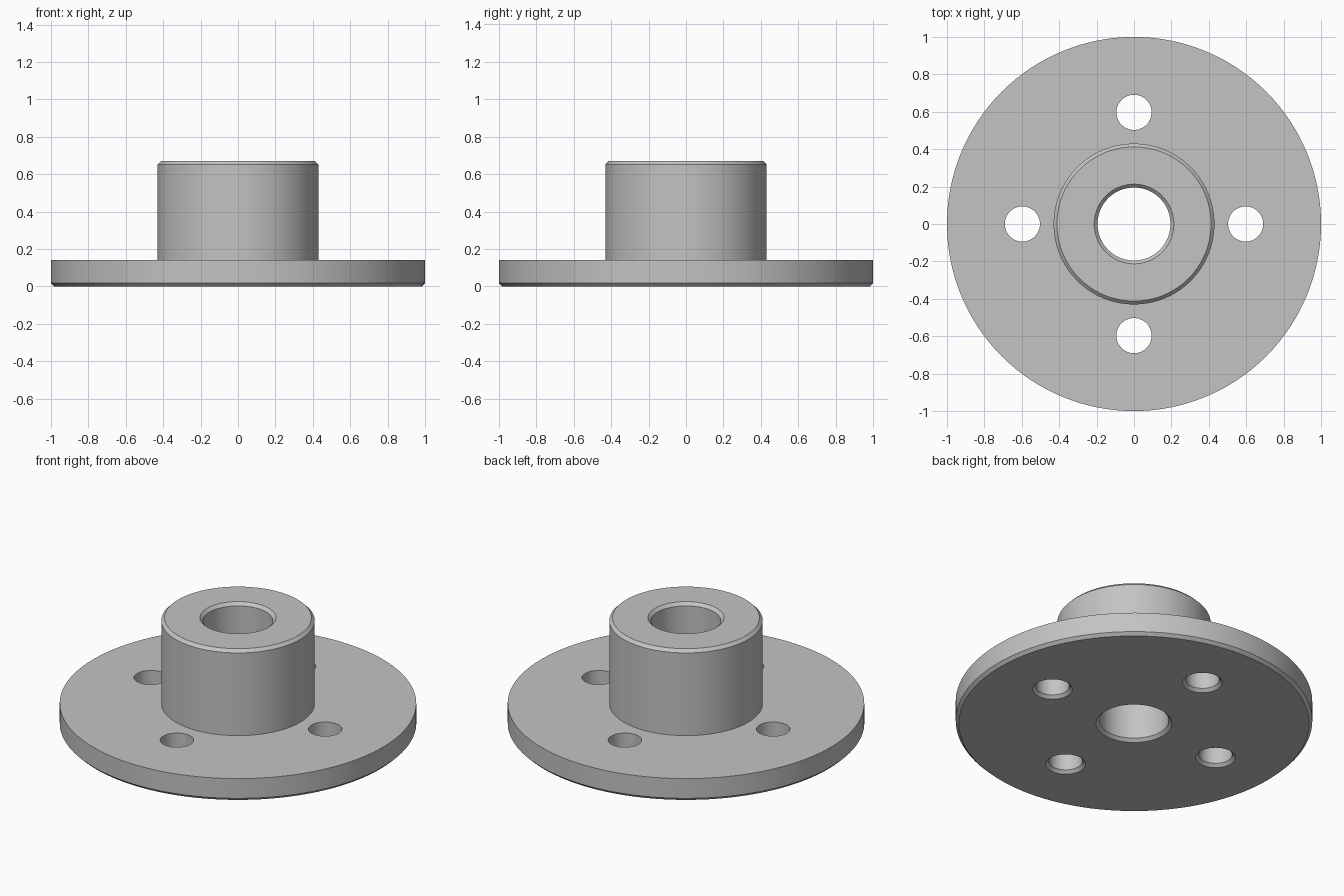
import bpy, bmesh, math
from mathutils import Matrix, Vector

old = bpy.data.objects.get("Cube")
if old:
    bpy.data.objects.remove(old, do_unlink=True)

# Sizes
FLANGE_R, FLANGE_TOP = 1.0, 0.14
HUB_R, HUB_TOP = 0.43, 0.67
BORE_R = 0.195
BOLT_R, BOLT_CIRCLE = 0.094, 0.597
C = 0.018  # chamfer

# Material
steel = bpy.data.materials.new("steel_grey")
steel.use_nodes = True
colour = (0.55, 0.55, 0.55, 1.0)
steel.diffuse_color = colour
steel.node_tree.nodes["Principled BSDF"].inputs["Base Color"].default_value = colour


def lathe(name, profile, segments, location=(0, 0, 0), closed=False):
    """Revolve a (radius, height) profile around the z axis."""
    bm = bmesh.new()
    verts = [bm.verts.new((r, 0, z)) for r, z in profile]
    edges = [bm.edges.new(pair) for pair in zip(verts, verts[1:])]
    if closed:
        edges.append(bm.edges.new((verts[-1], verts[0])))
    bmesh.ops.spin(bm, geom=verts + edges, cent=(0, 0, 0), axis=(0, 0, 1),
                   angle=math.tau, steps=segments, use_duplicate=False)
    bmesh.ops.remove_doubles(bm, verts=bm.verts, dist=1e-4)
    bmesh.ops.recalc_face_normals(bm, faces=bm.faces)
    mesh = bpy.data.meshes.new(name)
    bm.to_mesh(mesh)
    bm.free()
    mesh.materials.append(steel)
    obj = bpy.data.objects.new(name, mesh)
    obj.location = location
    bpy.context.collection.objects.link(obj)
    return obj


# Flange, hub and chamfered bore as one turned part
flange = lathe("flanged_hub", [
    (BORE_R + C, 0), (FLANGE_R - C, 0), (FLANGE_R, C), (FLANGE_R, FLANGE_TOP),
    (HUB_R, FLANGE_TOP), (HUB_R, HUB_TOP - C), (HUB_R - C, HUB_TOP),
    (BORE_R + C, HUB_TOP), (BORE_R, HUB_TOP - C), (BORE_R, C),
], 128, closed=True)

# Four bolt holes, countersunk underneath
bpy.context.view_layer.update()
bpy.context.view_layer.objects.active = flange
for i in range(4):
    spot = Matrix.Rotation(i * math.pi / 2, 3, "Z") @ Vector((BOLT_CIRCLE, 0, 0))
    cutter = lathe("bolt_hole_cutter", [
        (0, -C), (BOLT_R + 2 * C, -C), (BOLT_R, C),
        (BOLT_R, FLANGE_TOP + 0.1), (0, FLANGE_TOP + 0.1),
    ], 48, spot)
    cutter.hide_render = True
    cut = flange.modifiers.new("bolt_hole", "BOOLEAN")
    cut.operation = "DIFFERENCE"
    cut.solver = "EXACT"
    cut.object = cutter
    bpy.ops.object.modifier_apply(modifier=cut.name)
    bpy.data.objects.remove(cutter, do_unlink=True)

# Smooth walls with crisp edges
bpy.ops.object.select_all(action="DESELECT")
flange.select_set(True)
bpy.ops.object.shade_smooth_by_angle(angle=math.radians(30))
